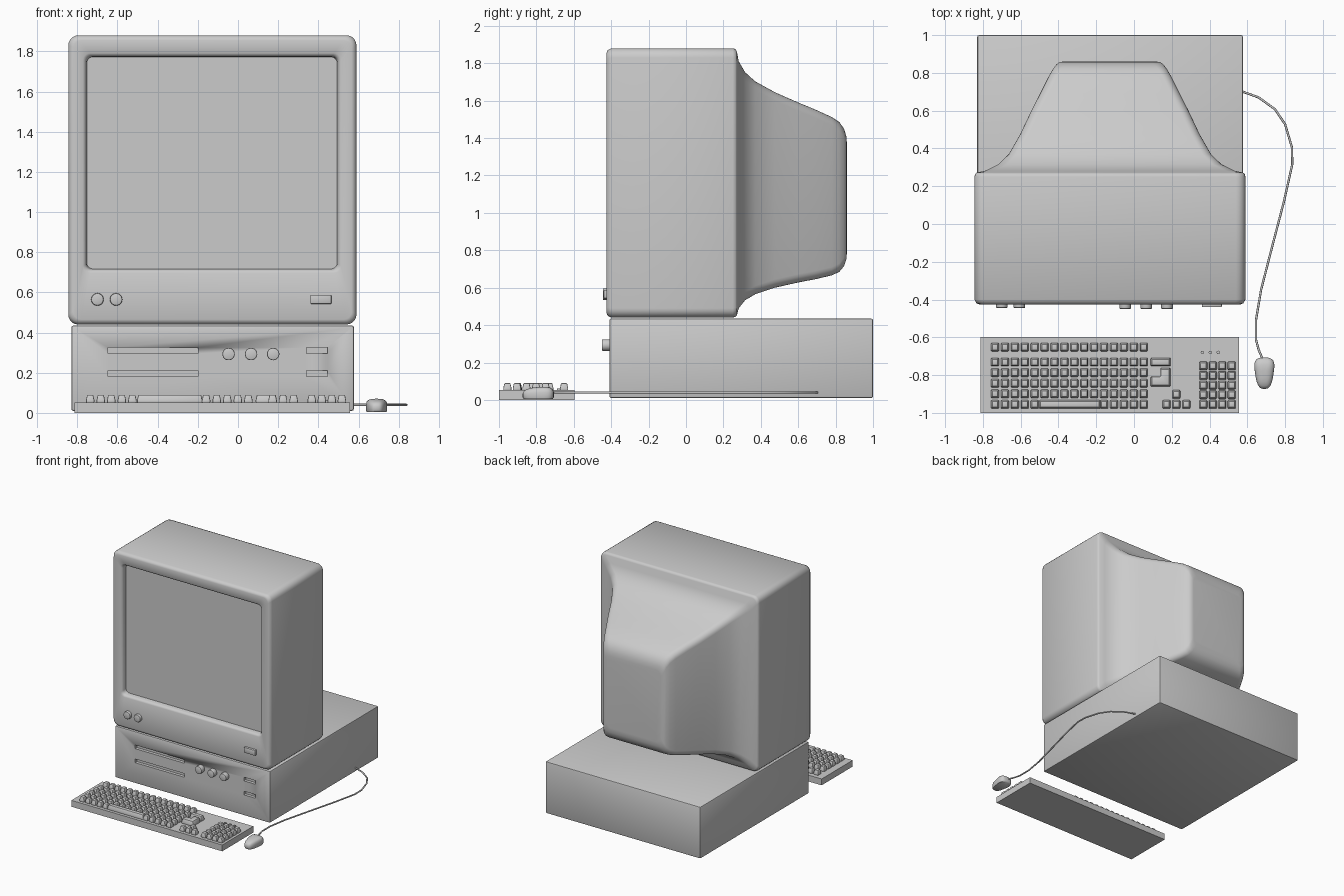
import bpy, bmesh, math
from mathutils import Matrix, Vector

if "Cube" in bpy.data.objects:
    bpy.data.objects.remove(bpy.data.objects["Cube"])


def finish(bm, name, bevel=0.0, segments=2, angle=35):
    """Turn a bmesh into a smooth-by-angle object, optionally bevelled."""
    bmesh.ops.recalc_face_normals(bm, faces=bm.faces)
    me = bpy.data.meshes.new(name)
    bm.to_mesh(me)
    bm.free()
    ob = bpy.data.objects.new(name, me)
    bpy.context.collection.objects.link(ob)
    bpy.ops.object.select_all(action='DESELECT')
    bpy.context.view_layer.objects.active = ob
    ob.select_set(True)
    if bevel:
        m = ob.modifiers.new("bevel", 'BEVEL')
        m.width, m.segments, m.limit_method = bevel, segments, 'ANGLE'
        bpy.ops.object.modifier_apply(modifier=m.name)
    bpy.ops.object.shade_smooth_by_angle(angle=math.radians(angle))
    return ob


def loft(bm, rings, cap_start=True, cap_end=True):
    """Skin a list of equal-length point rings."""
    vs = [[bm.verts.new(p) for p in r] for r in rings]
    n = len(vs[0])
    for a, b in zip(vs, vs[1:]):
        for i in range(n):
            bm.faces.new((a[i], a[(i + 1) % n], b[(i + 1) % n], b[i]))
    if cap_start:
        bm.faces.new(vs[0][::-1])
    if cap_end:
        bm.faces.new(vs[-1])


def round_rect(y, x0, x1, z0, z1, r, seg=5):
    """Rounded rectangle in the xz plane at depth y."""
    pts = []
    corners = ((x1 - r, z1 - r), (x0 + r, z1 - r), (x0 + r, z0 + r), (x1 - r, z0 + r))
    for k, (cx, cz) in enumerate(corners):
        for i in range(seg + 1):
            a = math.pi / 2 * (k + i / seg)
            pts.append((cx + r * math.cos(a), y, cz + r * math.sin(a)))
    return pts


def box(bm, x0, x1, y0, y1, z0, z1):
    m = Matrix.Translation(((x0 + x1) / 2, (y0 + y1) / 2, (z0 + z1) / 2))
    bmesh.ops.create_cube(bm, size=1, matrix=m @ Matrix.Diagonal((x1 - x0, y1 - y0, z1 - z0, 1)))


def box_object(name, dims, bevel=0.0):
    bm = bmesh.new()
    box(bm, *dims)
    return finish(bm, name, bevel)


def knob(name, x, z, y0, y1, r=0.031):
    """Round control pointing to the front."""
    bm = bmesh.new()
    m = Matrix.Translation((x, (y0 + y1) / 2, z)) @ Matrix.Rotation(math.pi / 2, 4, 'X')
    bmesh.ops.create_cone(bm, cap_ends=True, segments=24, radius1=r, radius2=r,
                          depth=y1 - y0, matrix=m)
    return finish(bm, name, 0.006)


# Monitor: bezel recess, front box and tapering tube housing in one loft
sections = [
    (-0.35, -0.75, 0.49, 0.72, 1.769, 0.03),
    (-0.40, -0.756, 0.497, 0.714, 1.775, 0.03),
    (-0.414, -0.761, 0.502, 0.709, 1.780, 0.03),
    (-0.42, -0.772, 0.513, 0.697, 1.791, 0.035),
    (-0.425, -0.82, 0.565, 0.465, 1.855, 0.04),
    (-0.42, -0.834, 0.579, 0.451, 1.869, 0.045),
    (-0.40, -0.845, 0.59, 0.44, 1.88, 0.05),
    (0.25, -0.845, 0.59, 0.44, 1.88, 0.05),
    (0.265, -0.841, 0.586, 0.444, 1.876, 0.05),
]
tail = [  # depth, half width, bottom, top
    (0.272, 0.705, 0.452, 1.862), (0.282, 0.66, 0.49, 1.81), (0.316, 0.59, 0.533, 1.752),
    (0.37, 0.535, 0.565, 1.703), (0.475, 0.475, 0.60, 1.645), (0.60, 0.416, 0.628, 1.59),
    (0.69, 0.37, 0.645, 1.553), (0.78, 0.325, 0.666, 1.512), (0.82, 0.302, 0.685, 1.485),
    (0.845, 0.283, 0.715, 1.45), (0.857, 0.267, 0.75, 1.41), (0.86, 0.245, 0.785, 1.375),
]
sections += [(y, -0.1275 - w, -0.1275 + w, b, t, 0.045) for y, w, b, t in tail]
bm = bmesh.new()
loft(bm, [round_rect(*s) for s in sections], cap_start=False)
finish(bm, "monitor_housing", angle=50)

# Screen
bm = bmesh.new()
loft(bm, [round_rect(-0.375, -0.757, 0.498, 0.713, 1.776, 0.03),
          round_rect(-0.35, -0.757, 0.498, 0.713, 1.776, 0.03)])
finish(bm, "screen")

# Monitor controls
for i, x in enumerate((-0.70, -0.607)):
    knob(f"monitor_knob_{i + 1}", x, 0.565, -0.445, -0.40)
box_object("monitor_power_button", (0.36, 0.465, -0.44, -0.40, 0.543, 0.588), 0.004)

# Computer case with recessed drive slots
case = box_object("computer_case", (-0.83, 0.577, -0.41, 1.0, 0.01, 0.435), 0.01)
bm = bmesh.new()
for z in (0.31, 0.195):
    for x0, x1 in ((-0.647, -0.20), (0.34, 0.445)):
        box(bm, x0, x1, -0.45, -0.385, z - 0.015, z + 0.015)
cutter = finish(bm, "slot_cutter")
cutter.hide_render = True
mod = case.modifiers.new("slots", 'BOOLEAN')
mod.operation, mod.solver, mod.object = 'DIFFERENCE', 'EXACT', cutter
bpy.context.view_layer.objects.active = case
bpy.ops.object.modifier_apply(modifier=mod.name)
bpy.data.objects.remove(cutter)
for i, x in enumerate((-0.047, 0.065, 0.175)):
    knob(f"case_knob_{i + 1}", x, 0.293, -0.45, -0.40)

# Keyboard
box_object("keyboard_base", (-0.813, 0.557, -1.0, -0.597, 0.0, 0.052))
bm = bmesh.new()


def key(outline):
    """Tapered key cap over a flat outline."""
    xs, ys = zip(*outline)
    cx, cy = (min(xs) + max(xs)) / 2, (min(ys) + max(ys)) / 2
    sx, sy = max(xs) - min(xs), max(ys) - min(ys)
    rings = []
    for z, inset in ((0.05, 0.0), (0.062, 0.0), (0.09, 0.012)):
        kx, ky = 1 - inset / sx, 1 - inset / sy
        rings.append([(cx + (x - cx) * kx, cy + (y - cy) * ky, z) for x, y in outline])
    loft(bm, rings)


def rect_key(x, y, w=0.042, d=0.044):
    key([(x - w / 2, y - d / 2), (x + w / 2, y - d / 2),
         (x + w / 2, y + d / 2), (x - w / 2, y + d / 2)])


rows = (-0.955, -0.899, -0.843, -0.787, -0.731)
for y in rows + (-0.652,):
    for c in range(16):
        if y != rows[0] or not 5 <= c <= 10:
            rect_key(-0.736 + 0.0525 * c, y)
rect_key(-0.34, rows[0], 0.325)                       # space bar
rect_key(0.141, rows[4], 0.105)                       # wide key
key([(0.088, -0.86), (0.193, -0.86), (0.193, -0.762),
     (0.141, -0.762), (0.141, -0.808), (0.088, -0.808)])  # L-shaped key
for x, y in ((0.172, -0.955), (0.224, -0.955), (0.277, -0.955), (0.224, -0.902)):
    rect_key(x, y)                                    # arrows
for c in range(4):
    for r in range(5):
        rect_key(0.367 + 0.05 * c, -0.955 + 0.051 * r)    # number pad
finish(bm, "keys", 0.005)

# Keyboard indicator lights
bm = bmesh.new()
for x in (0.362, 0.404, 0.446):
    bmesh.ops.create_cone(bm, cap_ends=True, segments=12, radius1=0.009, radius2=0.009,
                          depth=0.02, matrix=Matrix.Translation((x, -0.68, 0.052)))
finish(bm, "indicator_lights")

# Mouse: tapered rounded outline, lower towards the narrow end
levels = [(0.004, 0.93), (0.014, 1.0), (0.04, 1.0), (0.054, 0.94), (0.063, 0.8),
          (0.069, 0.55), (0.071, 0.25)]
rings = []
for z, s in levels:
    ring = []
    for i in range(32):
        a = 2 * math.pi * i / 32
        u = math.copysign(abs(math.cos(a)) ** 0.65, math.cos(a))
        v = math.copysign(abs(math.sin(a)) ** 0.65, math.sin(a))
        width = 0.0615 * (0.8 + 0.2 * v)
        zz = z if z < 0.02 else z * (0.93 + 0.1 * v * s - 0.04 * (v * s) ** 2 + 0.04)
        ring.append((0.69 + width * s * u, -0.79 + 0.083 * s * v, zz))
    rings.append(ring)
bm = bmesh.new()
loft(bm, rings)
finish(bm, "mouse", angle=60)

# Mouse cable
path = [(0.56, 0.71), (0.577, 0.70), (0.66, 0.67), (0.747, 0.607), (0.80, 0.528),
        (0.836, 0.406), (0.838, 0.316), (0.794, 0.12), (0.73, -0.125), (0.673, -0.347),
        (0.646, -0.507), (0.646, -0.613), (0.66, -0.666), (0.683, -0.72)]
cu = bpy.data.curves.new("mouse_cable", 'CURVE')
cu.dimensions, cu.bevel_depth, cu.bevel_resolution, cu.use_fill_caps = '3D', 0.006, 2, True
sp = cu.splines.new('POLY')
sp.points.add(len(path) - 1)
for p, (x, y) in zip(sp.points, path):
    p.co = (x, y, 0.04, 1)
cable = bpy.data.objects.new("mouse_cable", cu)
bpy.context.collection.objects.link(cable)
bpy.ops.object.select_all(action='DESELECT')
bpy.context.view_layer.objects.active = cable
cable.select_set(True)
bpy.ops.object.convert(target='MESH')
